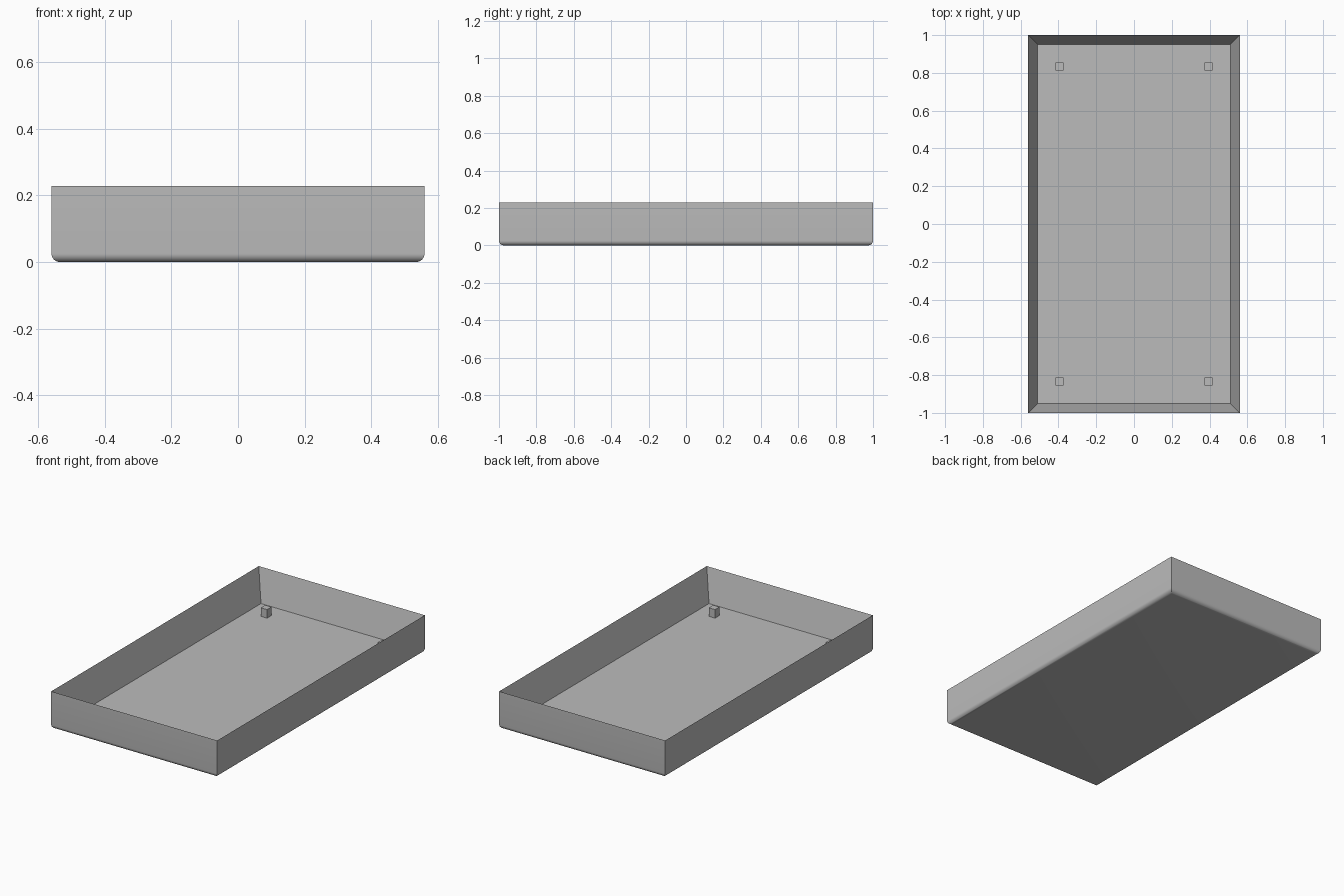
import bpy
import bmesh
from mathutils import Matrix

WIDTH, LENGTH, HEIGHT = 1.12, 2.0, 0.228
WALL, FLOOR, FILLET = 0.05, 0.032, 0.025

cube = bpy.data.objects.get("Cube")
if cube:
    bpy.data.objects.remove(cube)

grey = bpy.data.materials.new("plain grey")
grey.use_nodes = True
colour = (0.5, 0.5, 0.5, 1)
grey.diffuse_color = colour
grey.node_tree.nodes["Principled BSDF"].inputs["Base Color"].default_value = colour


def add_box(bm, size, centre):
    matrix = Matrix.Translation(centre) @ Matrix.Diagonal((*size, 1))
    bmesh.ops.create_cube(bm, size=1, matrix=matrix)


def make_object(name, bm):
    mesh = bpy.data.meshes.new(name)
    bm.to_mesh(mesh)
    bm.free()
    mesh.materials.append(grey)
    obj = bpy.data.objects.new(name, mesh)
    bpy.context.collection.objects.link(obj)
    return obj


# Open tray: inset the top of a block and sink it to the floor
bm = bmesh.new()
add_box(bm, (WIDTH, LENGTH, HEIGHT), (0, 0, HEIGHT / 2))
top = max(bm.faces, key=lambda f: f.calc_center_median().z)
bmesh.ops.inset_individual(bm, faces=[top], thickness=WALL, use_even_offset=True)
for vert in top.verts:
    vert.co.z = FLOOR

# Rounded lower rim, with the upright corners left sharp
rim = [e for e in bm.edges if all(v.co.z < 0.001 for v in e.verts)]
bmesh.ops.bevel(bm, geom=rim, offset=FILLET, offset_type='OFFSET', segments=8,
                profile=0.5, affect='EDGES', clamp_overlap=True)
bmesh.ops.recalc_face_normals(bm, faces=bm.faces)
tray = make_object("tray", bm)
bpy.ops.object.select_all(action='DESELECT')
tray.select_set(True)
bpy.context.view_layer.objects.active = tray
bpy.ops.object.shade_smooth_by_angle(angle=0.52)

# Four small square posts near the inner corners
POST, POST_HEIGHT = 0.042, 0.052
for side, x in (("left", 0.394), ("right", -0.394)):
    for end, y in (("front", -0.834), ("back", 0.834)):
        bm = bmesh.new()
        add_box(bm, (POST, POST, POST_HEIGHT), (x, y, FLOOR + POST_HEIGHT / 2))
        make_object(f"{end}_{side}_post", bm)
